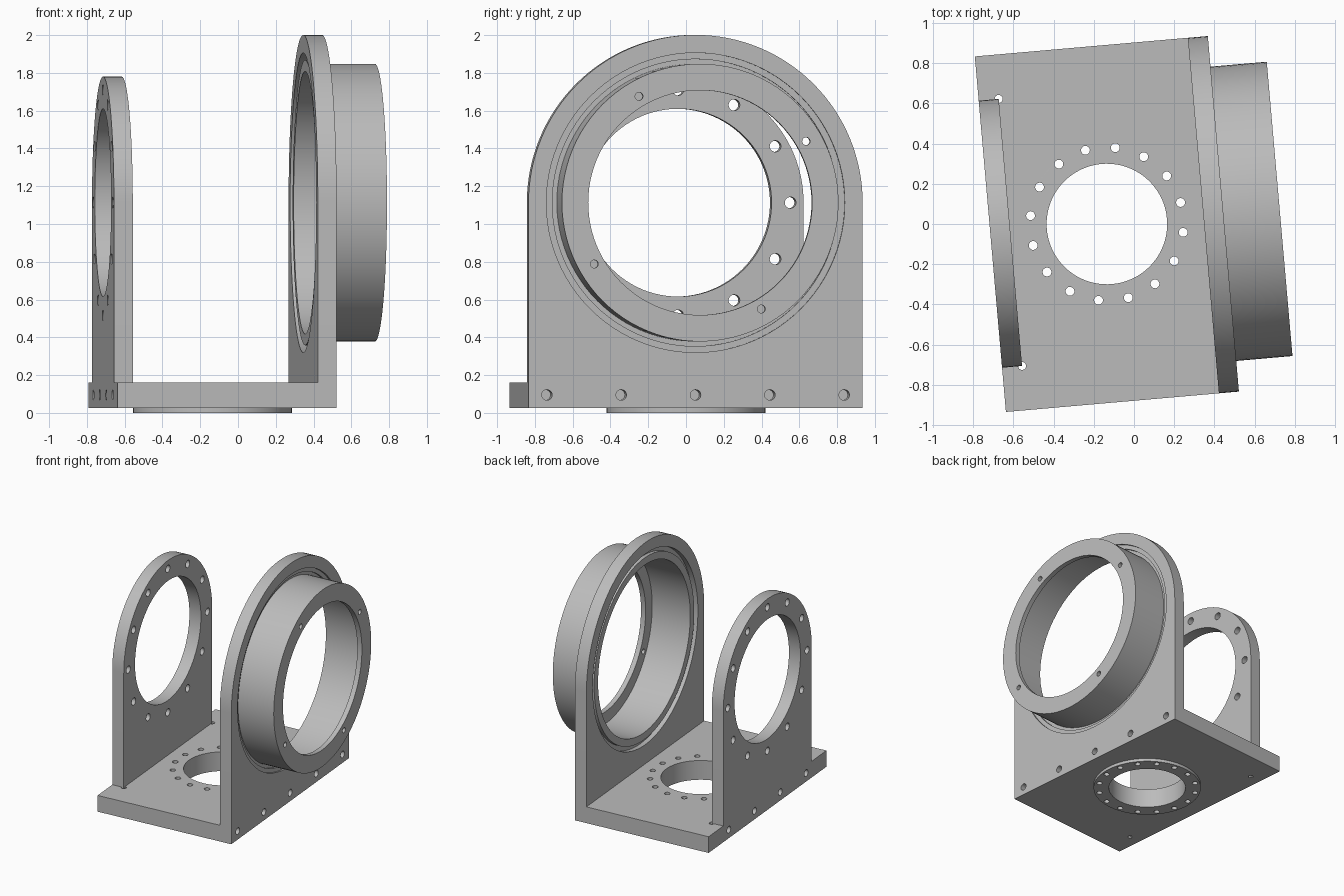
import bpy, bmesh
from math import sin, cos, pi, radians
from mathutils import Matrix

if "Cube" in bpy.data.objects:
    bpy.data.objects.remove(bpy.data.objects["Cube"], do_unlink=True)

grey = bpy.data.materials.new("machined grey")
grey.use_nodes = True
colour = (0.5, 0.5, 0.5, 1)
grey.diffuse_color = colour
grey.node_tree.nodes["Principled BSDF"].inputs["Base Color"].default_value = colour

# Whole bracket is turned slightly about the vertical axis
FRAME = Matrix.Translation((-0.135, 0, 0)) @ Matrix.Rotation(radians(5), 4, "Z")
# Maps a drawing (u, v, depth) to (y, z, x) for the upright plates
UPRIGHT = Matrix(((0, 0, 1, 0), (1, 0, 0, 0), (0, 1, 0, 0), (0, 0, 0, 1)))
HX, HY = 0.582, 0.888          # half size of the base
THICK = 0.1                    # upright plate thickness
Z0, Z1 = 0.025, 0.16           # base bottom and top
AXIS = 1.113                   # height of the bore axis


def arc(cu, cv, r, start, end, n):
    angles = [radians(start + (end - start) * i / n) for i in range(n + 1)]
    return [(cu + r * cos(a), cv + r * sin(a)) for a in angles]


def circle(cu, cv, r, n=96):
    return arc(cu, cv, r, 0, 360, n)[:-1]


def bolt_circle(cu, cv, r, hole, count, first=0):
    spots = arc(cu, cv, r, first, first + 360, count)[:-1]
    return [circle(u, v, hole, 20) for u, v in spots]


def finish(name, bm):
    bmesh.ops.remove_doubles(bm, verts=bm.verts, dist=0.0001)
    bmesh.ops.recalc_face_normals(bm, faces=bm.faces)
    mesh = bpy.data.meshes.new(name)
    bm.to_mesh(mesh)
    bm.free()
    mesh.materials.clear()
    mesh.materials.append(grey)
    mesh.shade_smooth()
    mesh.set_sharp_from_angle(angle=radians(30))
    obj = bpy.data.objects.new(name, mesh)
    bpy.context.collection.objects.link(obj)
    obj.matrix_world = FRAME


def plate(name, loops, low, high, matrix=Matrix()):
    """Fill an outline with holes and extrude it from low to high."""
    curve = bpy.data.curves.new(name + " profile", "CURVE")
    curve.dimensions = "2D"
    curve.fill_mode = "BOTH"
    curve.extrude = (high - low) / 2
    for loop in loops:
        spline = curve.splines.new("POLY")
        spline.points.add(len(loop) - 1)
        for point, (u, v) in zip(spline.points, loop):
            point.co = (u, v, 0, 1)
        spline.use_cyclic_u = True
    temp = bpy.data.objects.new(name + " profile", curve)
    bpy.context.collection.objects.link(temp)
    bpy.context.view_layer.update()
    graph = bpy.context.evaluated_depsgraph_get()
    mesh = bpy.data.meshes.new_from_object(temp.evaluated_get(graph))
    bm = bmesh.new()
    bm.from_mesh(mesh)
    bm.transform(matrix @ Matrix.Translation((0, 0, (low + high) / 2)))
    bpy.data.objects.remove(temp)
    bpy.data.curves.remove(curve)
    bpy.data.meshes.remove(mesh)
    finish(name, bm)


def revolve(name, profile, n=96):
    """Spin a closed (x, radius) profile around the bore axis."""
    bm = bmesh.new()
    rings = [[bm.verts.new((x, u, v)) for u, v in circle(0, AXIS, r, n)]
             for x, r in profile]
    for a, b in zip(rings, rings[1:] + rings[:1]):
        for i in range(n):
            j = (i + 1) % n
            bm.faces.new((a[i], a[j], b[j], b[i]))
    finish(name, bm)


def arch(r):
    return [(-r, Z0), (r, Z0)] + arc(0, AXIS, r, 0, 180, 64)


def edge_screws(spacing, count, hole):
    return [circle((i - (count - 1) / 2) * spacing, 0.095, hole, 20)
            for i in range(count)]


# Base with a slot, relieved at its corners, for the small upright
SMALL = 0.667
slot = -HX + THICK
relief = arc(slot, SMALL, 0.02, 180, -90, 12)
lower_relief = [(x, -y) for x, y in reversed(relief)]
outline = ([(HX - THICK, -HY), (HX - THICK, HY), (-HX, HY), (-HX, SMALL)]
           + relief + lower_relief + [(-HX, -SMALL), (-HX, -HY)])
base_holes = [circle(0, 0, 0.3)] + bolt_circle(0, 0, 0.382, 0.022, 16, 11.25)
plate("base", [outline] + base_holes, Z0, Z1)
plate("base_flange", [circle(0, 0, 0.42)] + base_holes, 0, Z0)

# Small upright with a ring of twelve bolt holes
plate("small_upright",
      [arch(SMALL), circle(0, AXIS, 0.497)]
      + bolt_circle(0, AXIS, 0.597, 0.03, 12) + edge_screws(0.388, 4, 0.028),
      -HX, -HX + THICK, UPRIGHT)

# Large upright holding the bearing sleeve
plate("large_upright",
      [arch(HY), circle(0, AXIS, 0.793)] + edge_screws(0.395, 5, 0.028),
      HX - THICK, HX, UPRIGHT)

# Sleeve with stepped grooves on both faces of the large upright
inner, end = HX - THICK, 0.863
lip = end - 0.04
revolve("bearing_sleeve", [
    (lip, 0.695), (inner + 0.01, 0.695), (inner + 0.01, 0.755),
    (inner + 0.04, 0.755), (inner + 0.04, 0.793), (HX - 0.015, 0.793),
    (HX - 0.015, 0.76), (HX - 0.03, 0.76), (HX - 0.03, 0.735), (lip, 0.735)])

# Drilled end ring of the sleeve
plate("sleeve_end_ring",
      [circle(0, AXIS, 0.735), circle(0, AXIS, 0.595)]
      + bolt_circle(0, AXIS, 0.65, 0.021, 4, 30), lip, end, UPRIGHT)
